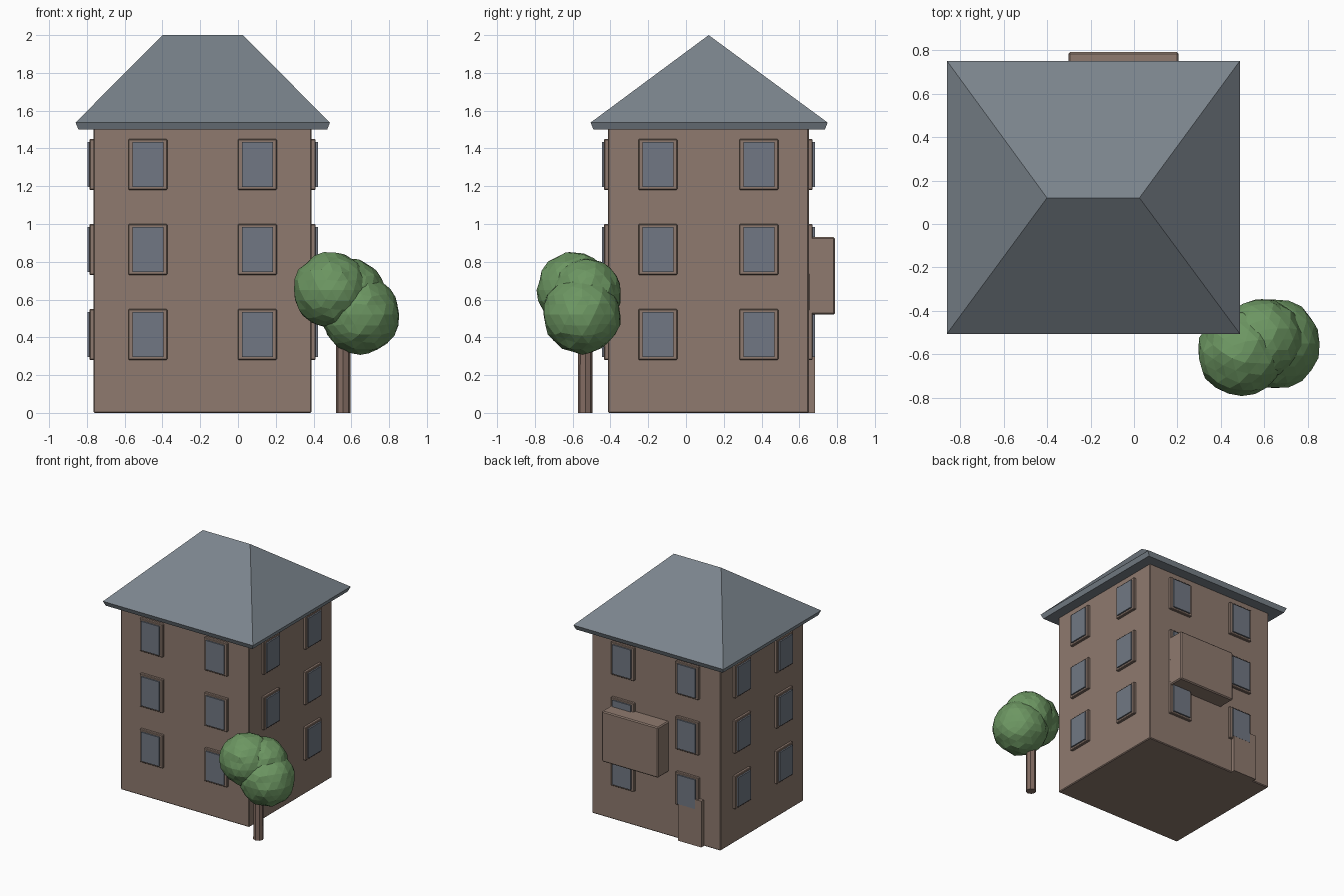
import bpy, bmesh, math, random
from mathutils import Vector

if "Cube" in bpy.data.objects:
    bpy.data.objects.remove(bpy.data.objects["Cube"])

random.seed(4)


def material(name, r, g, b):
    m = bpy.data.materials.new(name)
    m.diffuse_color = [(c / 255) ** 2.2 for c in (r, g, b)] + [1]
    m.use_nodes = True
    m.node_tree.nodes["Principled BSDF"].inputs["Base Color"].default_value = m.diffuse_color
    return m


BROWN = material("brown wall", 141, 121, 110)
GLASS = material("window glass", 112, 119, 130)
ROOF = material("slate roof", 122, 131, 139)
LEAF = material("green leaves", 108, 149, 98)
BARK = material("bark", 130, 108, 98)


def finish(name, bm, mat):
    bmesh.ops.recalc_face_normals(bm, faces=bm.faces)
    me = bpy.data.meshes.new(name)
    bm.to_mesh(me)
    bm.free()
    me.materials.append(mat)
    ob = bpy.data.objects.new(name, me)
    bpy.context.collection.objects.link(ob)
    return ob


def box(name, lo, hi, mat, bevel=0):
    bm = bmesh.new()
    bmesh.ops.create_cube(bm, size=1)
    for v in bm.verts:
        v.co = [lo[i] + (v.co[i] + 0.5) * (hi[i] - lo[i]) for i in range(3)]
    if bevel:
        bmesh.ops.bevel(bm, geom=bm.edges[:], offset=bevel, segments=1,
                        affect='EDGES', profile=0.5)
    return finish(name, bm, mat)


# House body
X0, X1, Y0, Y1 = -0.765, 0.39, -0.413, 0.65
CX, CY = (X0 + X1) / 2, (Y0 + Y1) / 2
box("house_body", (X0, Y0, 0), (X1, Y1, 1.505), BROWN, 0.006)

# Hipped roof with a thin tapered eave
bm = bmesh.new()


def ring(x0, x1, y0, y1, z):
    return [bm.verts.new(p) for p in
            ((x0, y0, z), (x1, y0, z), (x1, y1, z), (x0, y1, z))]


low = ring(-0.845, 0.472, -0.49, 0.735, 1.5)
eave = ring(-0.86, 0.487, -0.505, 0.75, 1.537)
left, right = bm.verts.new((-0.4, 0.12, 2)), bm.verts.new((0.025, 0.12, 2))
bm.faces.new(low)
for i in range(4):
    j = (i + 1) % 4
    bm.faces.new((low[i], low[j], eave[j], eave[i]))
bm.faces.new((eave[0], eave[1], right, left))
bm.faces.new((eave[1], eave[2], right))
bm.faces.new((eave[2], eave[3], left, right))
bm.faces.new((eave[3], eave[0], left))
finish("roof", bm, ROOF)


# Windows: a raised surround with a glass panel in front, two per floor per wall
def wall_plate(name, axis, sign, along, z, half_w, half_h, near, far, mat, bevel):
    wall = ((X0, X1), (Y0, Y1))[axis][sign > 0]
    lo, hi = [0, 0, z - half_h], [0, 0, z + half_h]
    lo[axis], hi[axis] = sorted((wall + sign * near, wall + sign * far))
    lo[1 - axis], hi[1 - axis] = along - half_w, along + half_w
    box(name, lo, hi, mat, bevel)


for axis, sign, side in ((1, -1, "front"), (1, 1, "back"), (0, -1, "left"), (0, 1, "right")):
    mid, off = (CX, 0.29) if axis == 1 else (CY, 0.267)
    for z in (0.415, 0.865, 1.315):
        for k in (-1, 1):
            a = mid + k * off
            wall_plate(side + "_window_frame", axis, sign, a, z, 0.103, 0.134,
                       -0.01, 0.021, BROWN, 0.004)
            wall_plate(side + "_window_glass", axis, sign, a, z, 0.082, 0.118,
                       0.012, 0.033, GLASS, 0)

# Balcony and door on the back wall
box("balcony", (-0.302, Y1 - 0.005, 0.52), (0.205, 0.79, 0.93), BROWN, 0.008)
box("back_door", (-0.615, Y1 - 0.01, 0), (-0.405, Y1 + 0.032, 0.375), BROWN)

# Tree trunk
bm = bmesh.new()
bmesh.ops.create_cone(bm, cap_ends=True, segments=8, radius1=0.039, radius2=0.037, depth=0.5)
bmesh.ops.translate(bm, verts=bm.verts, vec=(0.557, -0.533, 0.25))
finish("tree_trunk", bm, BARK)

# Faceted leaf clumps
for x, y, z, r in ((0.495, -0.588, 0.65, 0.202), (0.648, -0.55, 0.52, 0.207),
                   (0.59, -0.53, 0.63, 0.188)):
    bm = bmesh.new()
    bmesh.ops.create_icosphere(bm, subdivisions=3, radius=r)
    for v in bm.verts:
        v.co = v.co * random.uniform(0.965, 1.03) + Vector((x, y, z))
    finish("leaf_clump", bm, LEAF)
